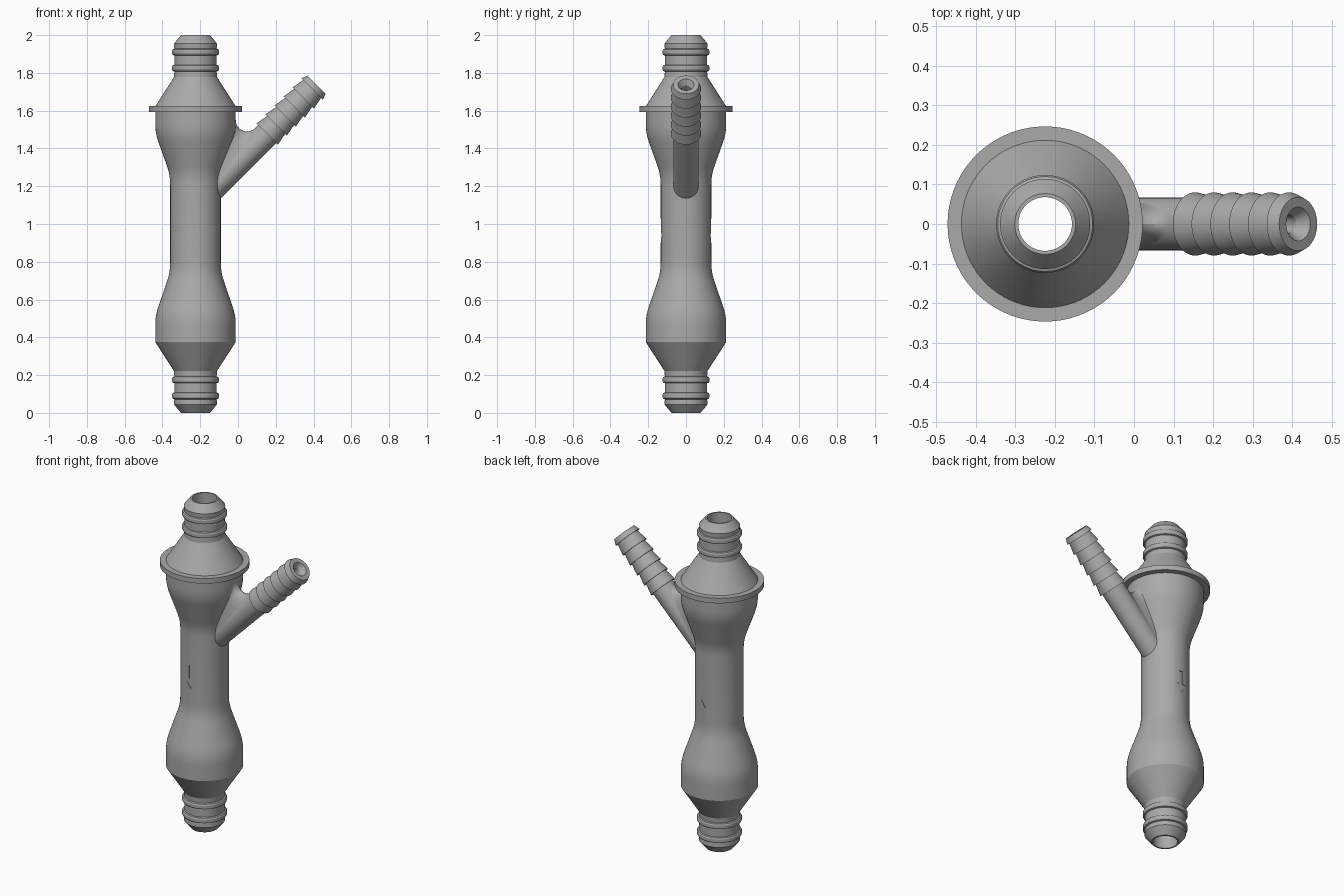
import bpy, bmesh, math
from mathutils import Matrix, Vector

if "Cube" in bpy.data.objects:
    bpy.data.objects.remove(bpy.data.objects["Cube"])

AXIS_X = -0.225      # main tube axis
PIPE_R = 0.067       # side branch radius
PIPE_RISE = 1.322    # branch axis: z = x + PIPE_RISE

grey = bpy.data.materials.new("moulded_grey")
grey.use_nodes = True
grey.diffuse_color = (0.4, 0.4, 0.4, 1)
grey.node_tree.nodes["Principled BSDF"].inputs["Base Color"].default_value = (0.4, 0.4, 0.4, 1)


def make_object(name, bm):
    mesh = bpy.data.meshes.new(name)
    bm.to_mesh(mesh)
    bm.free()
    obj = bpy.data.objects.new(name, mesh)
    bpy.context.collection.objects.link(obj)
    mesh.materials.append(grey)
    return obj


def smooth(obj):
    bpy.ops.object.select_all(action='DESELECT')
    obj.select_set(True)
    bpy.context.view_layer.objects.active = obj
    bpy.ops.object.shade_smooth_by_angle(angle=math.radians(25))


def lathe(profile, steps=72):
    """Revolve a closed (radius, z) loop about the z axis."""
    bm = bmesh.new()
    verts = [bm.verts.new((r, 0, z)) for r, z in profile]
    edges = [bm.edges.new((a, b)) for a, b in zip(verts, verts[1:] + verts[:1])]
    bmesh.ops.spin(bm, geom=verts + edges, cent=(0, 0, 0), axis=(0, 0, 1),
                   angle=math.tau, steps=steps, use_duplicate=False)
    bmesh.ops.remove_doubles(bm, verts=bm.verts, dist=1e-5)
    bmesh.ops.dissolve_degenerate(bm, edges=bm.edges, dist=1e-6)
    bmesh.ops.recalc_face_normals(bm, faces=bm.faces)
    return bm


def softened(before, corner, after, size=0.05, steps=5):
    """Points rounding one profile corner."""
    b, c, a = Vector(before), Vector(corner), Vector(after)
    p, q = c + (b - c).normalized() * size, c + (a - c).normalized() * size
    return [tuple(p.lerp(c, t).lerp(c.lerp(q, t), t))
            for t in (i / steps for i in range(steps + 1))]


# Hose end, listed upwards for the top; mirrored for the bottom
def bead(z):
    return [(0.112, z - 0.018), (0.12, z - 0.015), (0.124, z - 0.008),
            (0.124, z + 0.008), (0.12, z + 0.015), (0.112, z + 0.018)]


top_end = [(0.114, 1.778)] + bead(1.825) + bead(1.91) + [(0.114, 1.955), (0.077, 2), (0.068, 2)]
bottom_end = [(r, 2 - z) for r, z in reversed(top_end)]

# Main tube with waist, shoulders and flange
shape = [(0.213, 0.375), (0.213, 0.515), (0.134, 0.745),
         (0.134, 1.26), (0.213, 1.48), (0.213, 1.593)]
shell = [shape[0]]
for i in range(1, 5):
    shell += softened(*shape[i - 1:i + 2])
shell.append(shape[-1])
flange = [(0.247, 1.593), (0.247, 1.624), (0.212, 1.624)]
body = make_object("main_tube", lathe(bottom_end + shell + flange + top_end))
body.location.x = AXIS_X

# Shallow flow arrows engraved on front and back
bm = bmesh.new()
half = [(0.012, 1.03), (0.012, 0.95), (0.04, 0.95), (0, 0.89)]
outline = half + [(-x, z) for x, z in reversed(half[:-1])]
for side in (-1, 1):
    face = bm.faces.new([bm.verts.new((AXIS_X + x, side * 0.13, z)) for x, z in outline])
    new = bmesh.ops.extrude_face_region(bm, geom=[face])["geom"]
    bmesh.ops.translate(bm, vec=(0, side * 0.05, 0),
                        verts=[g for g in new if isinstance(g, bmesh.types.BMVert)])
bmesh.ops.recalc_face_normals(bm, faces=bm.faces)
cutter = make_object("arrow_cutter", bm)
cutter.hide_render = True
cut = body.modifiers.new("arrows", 'BOOLEAN')
cut.operation = 'DIFFERENCE'
cut.solver = 'EXACT'
cut.object = cutter
bpy.context.view_layer.objects.active = body
bpy.ops.object.modifier_apply(modifier=cut.name)
bpy.data.objects.remove(cutter)
smooth(body)

# Barbed side branch with countersunk bore
profile = [(0, 0), (PIPE_R, 0)]
pitch, first, tip = 0.0673, 0.414, 0.783
for i in range(6):
    start = first + i * pitch
    profile += [(PIPE_R, start), (0.08, start)]
profile += [(0.068, tip), (0.043, tip), (0.023, tip - 0.03), (0.023, 0.3), (0, 0.3)]
bm = lathe(profile, 56)
base_x = -0.138
for v in bm.verts:   # trim the root upright, inside the tube wall
    if v.co.z < 0.001:
        v.co.z = 0.0255 - v.co.x
bm.transform(Matrix.Translation((base_x, 0, base_x + PIPE_RISE)) @ Matrix.Rotation(math.pi / 4, 4, 'Y'))
smooth(make_object("barbed_branch", bm))


# Concave fillet in the crook between tube and branch
def body_radius(z):
    for (r0, z0), (r1, z1) in zip(shape, shape[1:]):
        if z0 <= z <= z1:
            return r0 + (r1 - r0) * (z - z0) / (z1 - z0)
    return shape[-1][0]


bm = bmesh.new()
rows = []
heights = [1.2 + 0.39 * i / 60 for i in range(61)]
for k in range(-8, 9):
    phi = math.radians(k * 10)
    y, w, radius = PIPE_R * math.sin(phi), PIPE_R * math.cos(phi), 0.06 * math.cos(phi)
    wall = [Vector((AXIS_X + math.sqrt(body_radius(z) ** 2 - y * y), z)) for z in heights]
    x = -0.1
    while x < 0.2:   # slide the rolling circle out until it clears the tube
        centre = Vector((x, x + PIPE_RISE + math.sqrt(2) * (w + radius)))
        touch = min(wall, key=lambda p: (p - centre).length)
        outside = centre.x > AXIS_X + math.sqrt(body_radius(centre.y) ** 2 - y * y)
        if outside and (touch - centre).length >= radius:
            break
        x += 0.001
    start = math.atan2(touch.y - centre.y, touch.x - centre.x) % math.tau
    end = math.radians(315)
    angles = [start + (end - start) * i / 12 for i in range(13)]
    rows.append([bm.verts.new((centre.x + radius * math.cos(a), y, centre.y + radius * math.sin(a)))
                 for a in angles])
for a, b in zip(rows, rows[1:]):
    for i in range(12):
        bm.faces.new((a[i], a[i + 1], b[i + 1], b[i]))
bm.normal_update()
if sum(f.normal.z for f in bm.faces) < 0:
    bmesh.ops.reverse_faces(bm, faces=bm.faces)
smooth(make_object("branch_fillet", bm))
